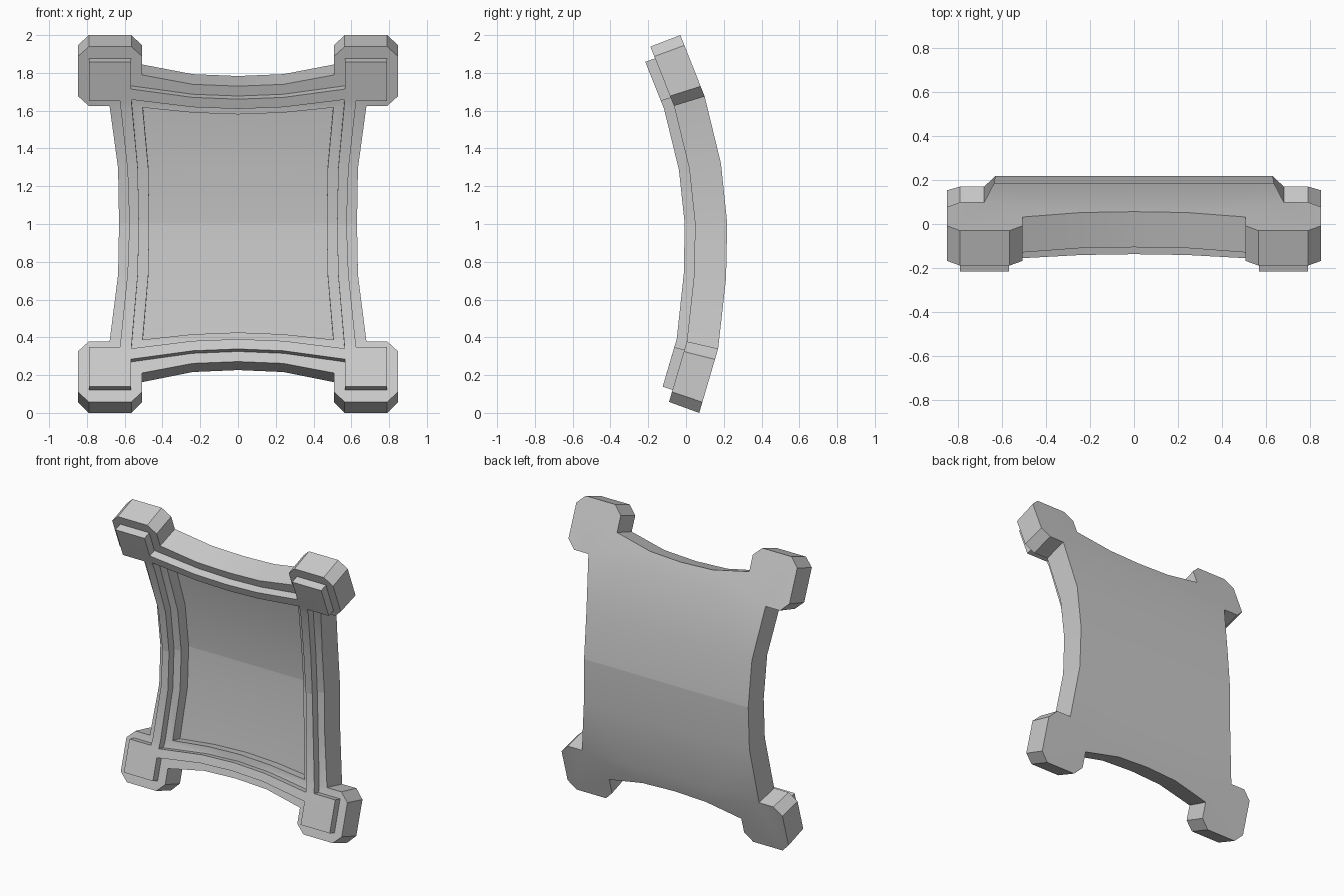
import bpy, bmesh, math

if "Cube" in bpy.data.objects:
    bpy.data.objects.remove(bpy.data.objects["Cube"])

# Quarter outlines (x, height from middle), top centre round to side centre
OUTER = [(0, .78), (.24, .79), (.507, .842), (.507, .945), (.565, 1), (.79, 1), (.848, .945),
         (.848, .725), (.79, .67), (.68, .67), (.635, .3), (.63, 0)]
RIB_OUT = [(0, .725), (.24, .735), (.567, .782), (.567, .935), (.79, .935), (.79, .715),
           (.625, .715), (.585, .3), (.575, 0)]
RIB_IN = [(0, .67), (.24, .68), (.565, .722), (.53, .3), (.525, 0)]
RECESS = [(0, .62), (.24, .63), (.505, .66), (.475, .3), (.47, 0)]

# Back curve: flat height, bent z, y, tilt of the front direction in degrees
CURVE = [(0, 0, .07, 20), (.33, .34, .17, 13), (.7, .713, .212, 6), (1, 1.005, .218, -1),
         (1.3, 1.32, .185, -8.5), (1.67, 1.675, .099, -17), (2, 2, -.03, -21)]

bm = bmesh.new()


def loop(q, depth):
    """Mirror a quarter outline into a closed loop at the given depth."""
    pts = (q + [(x, -h) for x, h in q[-2::-1]] + [(-x, -h) for x, h in q[1:]]
           + [(-x, h) for x, h in q[-2:0:-1]])
    vs = [bm.verts.new((x, -depth, 1 + h)) for x, h in pts]
    es = [bm.edges.new((v, vs[i - 1])) for i, v in enumerate(vs)]
    return vs, es


def wall(a, b):
    for i in range(len(a[0])):
        bm.faces.new((a[0][i - 1], a[0][i], b[0][i], b[0][i - 1]))


def fill(*loops):
    bmesh.ops.triangle_fill(bm, edges=[e for l in loops for e in l[1]],
                            use_beauty=True, normal=(0, -1, 0))


def bend(v):
    """Wrap a flat point onto the curved back line."""
    x, y, h = v.co
    for (h0, z0, y0, a0), (h1, z1, y1, a1) in zip(CURVE, CURVE[1:]):
        if h <= h1 + 1e-5:
            break
    t = (h - h0) / (h1 - h0)
    a = math.radians(a0 + (a1 - a0) * t)
    v.co = (x, y0 + (y1 - y0) * t + y * math.cos(a), z0 + (z1 - z0) * t - y * math.sin(a))


# Flat panel: back, rim, raised rib with corner pads, recessed centre
BASE, RAISED, SUNK = .17, .225, .088
back, rim = loop(OUTER, 0), loop(OUTER, BASE)
rib_foot, rib_top = loop(RIB_OUT, BASE), loop(RIB_OUT, RAISED)
in_top, in_foot = loop(RIB_IN, RAISED), loop(RIB_IN, BASE)
lip, floor = loop(RECESS, BASE), loop(RECESS, SUNK)
for a, b in ((back, rim), (rib_foot, rib_top), (in_top, in_foot), (lip, floor)):
    wall(a, b)
fill(back)
fill(rim, rib_foot)
fill(rib_top, in_top)
fill(in_foot, lip)
fill(floor)

# Cut rows, then bend
for z in (.33, .7, 1, 1.3, 1.67):
    bmesh.ops.bisect_plane(bm, geom=bm.verts[:] + bm.edges[:] + bm.faces[:], dist=1e-5,
                           plane_co=(0, 0, z), plane_no=(0, 0, 1))
seam = {e for e in bm.edges if all(abs(v.co.z - 1) < 1e-4 for v in e.verts)}
for v in bm.verts:
    bend(v)
bmesh.ops.recalc_face_normals(bm, faces=bm.faces[:])

# Smooth bands with crisp steps and a crease across the middle
for f in bm.faces:
    f.smooth = True
for e in bm.edges:
    e.smooth = e not in seam and e.calc_face_angle(0) < math.radians(25)

mesh = bpy.data.meshes.new("curved_panel")
bm.to_mesh(mesh)
bm.free()
bpy.context.collection.objects.link(bpy.data.objects.new("curved_panel", mesh))
